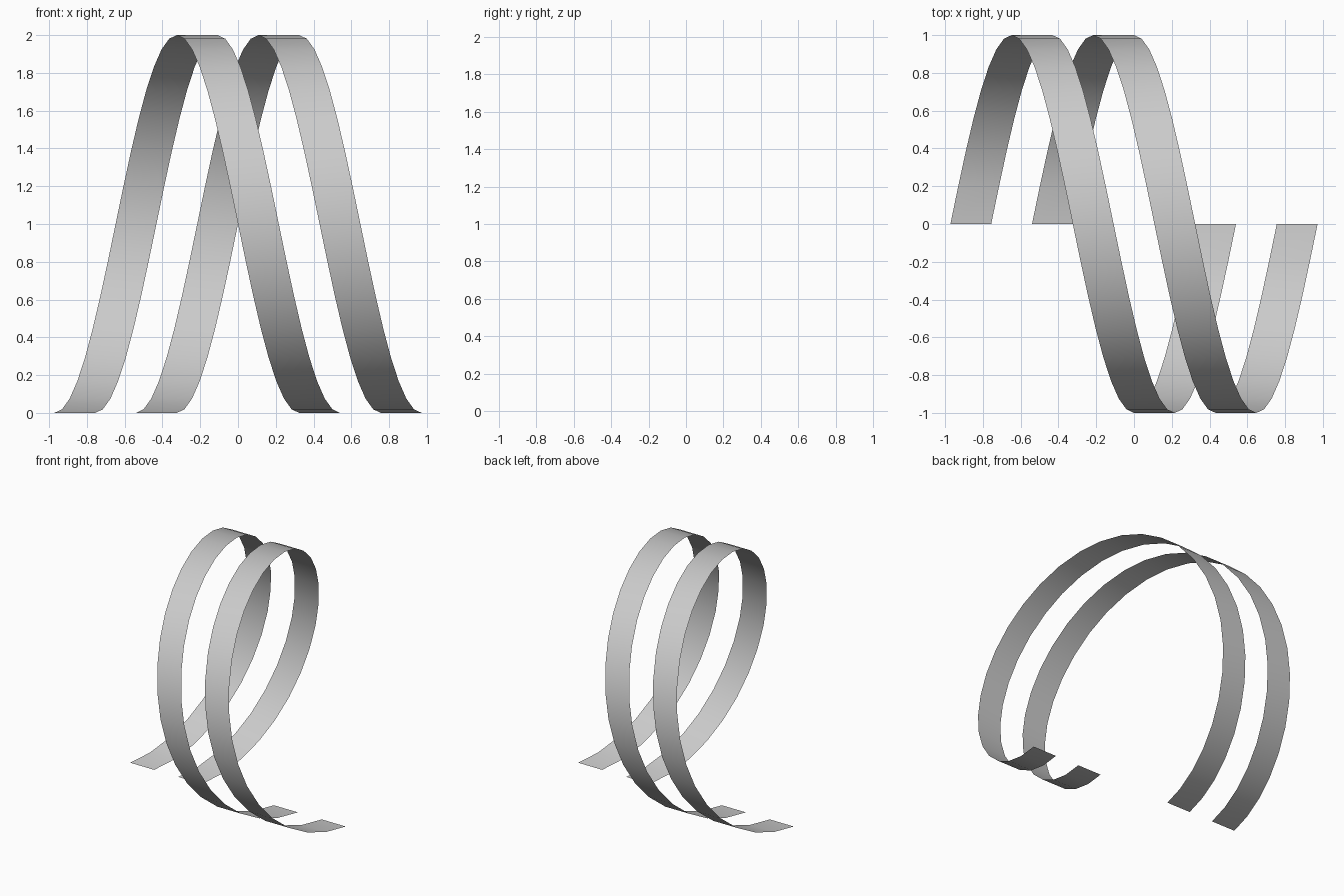
import bpy, bmesh
from math import sin, cos, tau

if "Cube" in bpy.data.objects:
    bpy.data.objects.remove(bpy.data.objects["Cube"])

W = 0.216          # ribbon width; gap between ribbons is the same
PITCH = 6 * W      # sideways travel over one full turn
STEPS = 32
LEFT = -4.5 * W


def helix_ribbon(name, x0):
    """One-turn helical strip of zero thickness, flat along x."""
    bm = bmesh.new()
    rows = []
    for i in range(STEPS + 1):
        a = tau * i / STEPS
        x = x0 + PITCH * i / STEPS
        rows.append([bm.verts.new((x + dx, sin(a), 1 - cos(a))) for dx in (0, W)])
    for (l0, r0), (l1, r1) in zip(rows, rows[1:]):
        bm.faces.new((l0, l1, r1, r0)).smooth = True
    mesh = bpy.data.meshes.new(name)
    bm.to_mesh(mesh)
    bm.free()
    obj = bpy.data.objects.new(name, mesh)
    bpy.context.collection.objects.link(obj)


# Two parallel ribbons side by side
helix_ribbon("left_ribbon", LEFT)
helix_ribbon("right_ribbon", LEFT + 2 * W)
